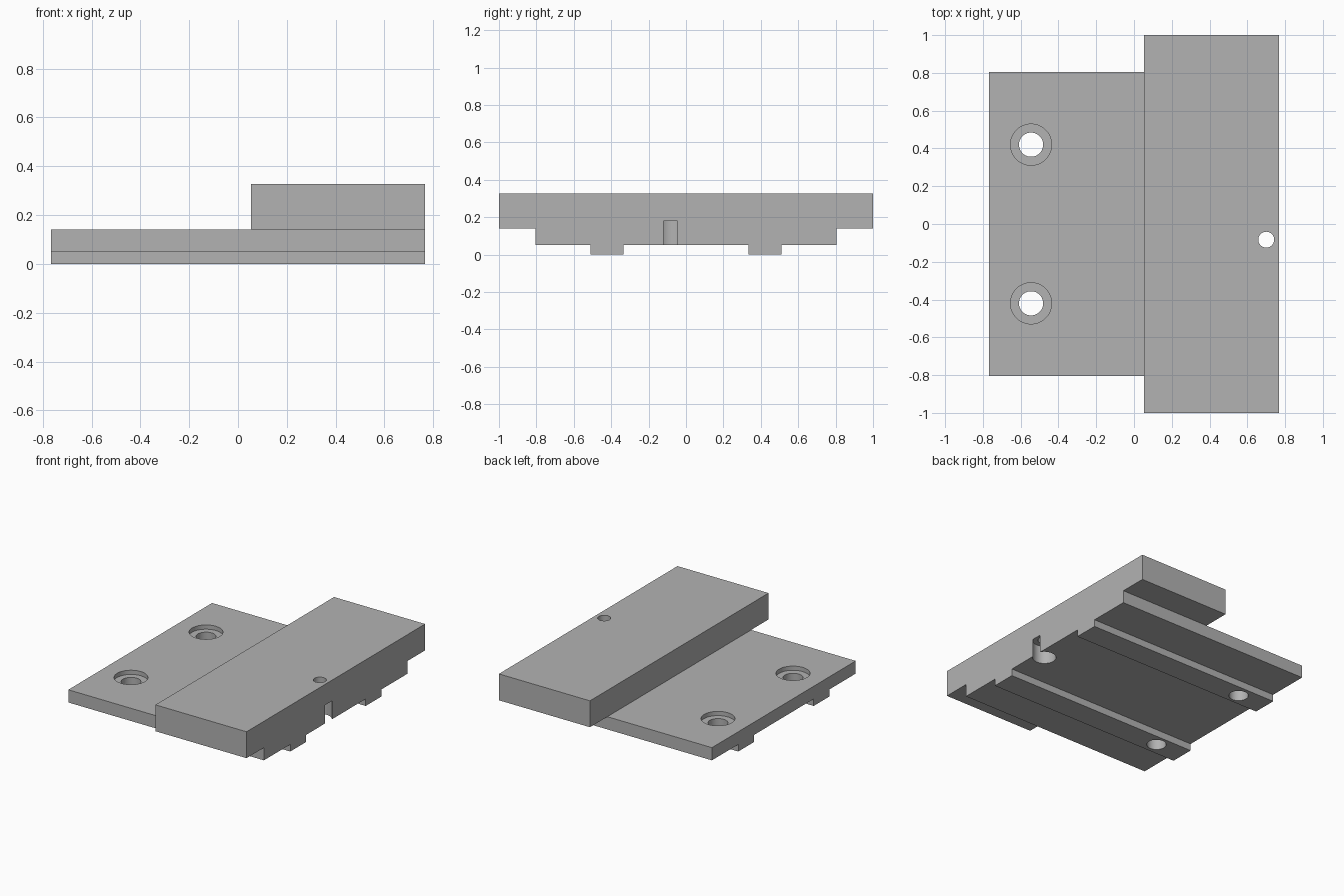
import bpy
import bmesh
import math

cube = bpy.data.objects.get("Cube")
if cube:
    bpy.data.objects.remove(cube, do_unlink=True)

grey = bpy.data.materials.new("machined_grey")
grey.use_nodes = True
colour = (0.45, 0.45, 0.45, 1)
grey.diffuse_color = colour
grey.node_tree.nodes["Principled BSDF"].inputs["Base Color"].default_value = colour

LEFT, RIGHT, STEP = 0.767, -0.767, 0.053
RAIL_TOP, PLATE_TOP, BLOCK_TOP = 0.05, 0.14, 0.327


def finish(name, bm):
    bmesh.ops.recalc_face_normals(bm, faces=bm.faces)
    mesh = bpy.data.meshes.new(name)
    bm.to_mesh(mesh)
    bm.free()
    mesh.materials.append(grey)
    obj = bpy.data.objects.new(name, mesh)
    bpy.context.collection.objects.link(obj)
    return obj


def extrude_x(name, half, x0, x1):
    """Mirror a half profile of (y, z) points and extrude it along x."""
    profile = half + [(-y, z) for y, z in reversed(half)]
    bm = bmesh.new()
    face = bm.faces.new([bm.verts.new((x0, y, z)) for y, z in profile])
    moved = bmesh.ops.extrude_face_region(bm, geom=[face])["geom"]
    verts = [v for v in moved if isinstance(v, bmesh.types.BMVert)]
    bmesh.ops.translate(bm, verts=verts, vec=(x1 - x0, 0, 0))
    return finish(name, bm)


def cylinder(name, x, y, radius, z0, z1):
    bm = bmesh.new()
    bmesh.ops.create_cone(bm, cap_ends=True, segments=48, radius1=radius,
                          radius2=radius, depth=z1 - z0)
    bmesh.ops.translate(bm, verts=bm.verts, vec=(x, y, (z0 + z1) / 2))
    return finish(name, bm)


def boolean(target, tool, operation):
    mod = target.modifiers.new(tool.name, 'BOOLEAN')
    mod.operation = operation
    mod.solver = 'EXACT'
    mod.object = tool
    bpy.context.view_layer.objects.active = target
    bpy.ops.object.modifier_apply(modifier=mod.name)
    bpy.data.objects.remove(tool, do_unlink=True)


# Plate with two rails underneath, joined to the wide raised block
body = extrude_x("stepped_mounting_plate",
                 [(0.335, RAIL_TOP), (0.335, 0), (0.51, 0), (0.51, RAIL_TOP),
                  (0.805, RAIL_TOP), (0.805, PLATE_TOP)], RIGHT, LEFT)
block = extrude_x("raised_block", [(1, PLATE_TOP), (1, BLOCK_TOP)], STEP, LEFT)
boolean(body, block, 'UNION')

# Counterbored screw holes through the rails
for y in (-0.42, 0.42):
    boolean(body, cylinder("screw_hole", -0.545, y, 0.064, -0.1, 0.3), 'DIFFERENCE')
    boolean(body, cylinder("counterbore", -0.545, y, 0.109, 0.11, 0.3), 'DIFFERENCE')

# Pin hole in the block, with a wider bore below that breaks the side
boolean(body, cylinder("pin_hole", 0.7, -0.083, 0.042, -0.1, 0.5), 'DIFFERENCE')
boolean(body, cylinder("pin_bore", 0.7, -0.083, 0.077, -0.1, 0.18), 'DIFFERENCE')

bpy.ops.object.select_all(action='DESELECT')
body.select_set(True)
bpy.context.view_layer.objects.active = body
bpy.ops.object.shade_smooth_by_angle(angle=math.radians(30))
